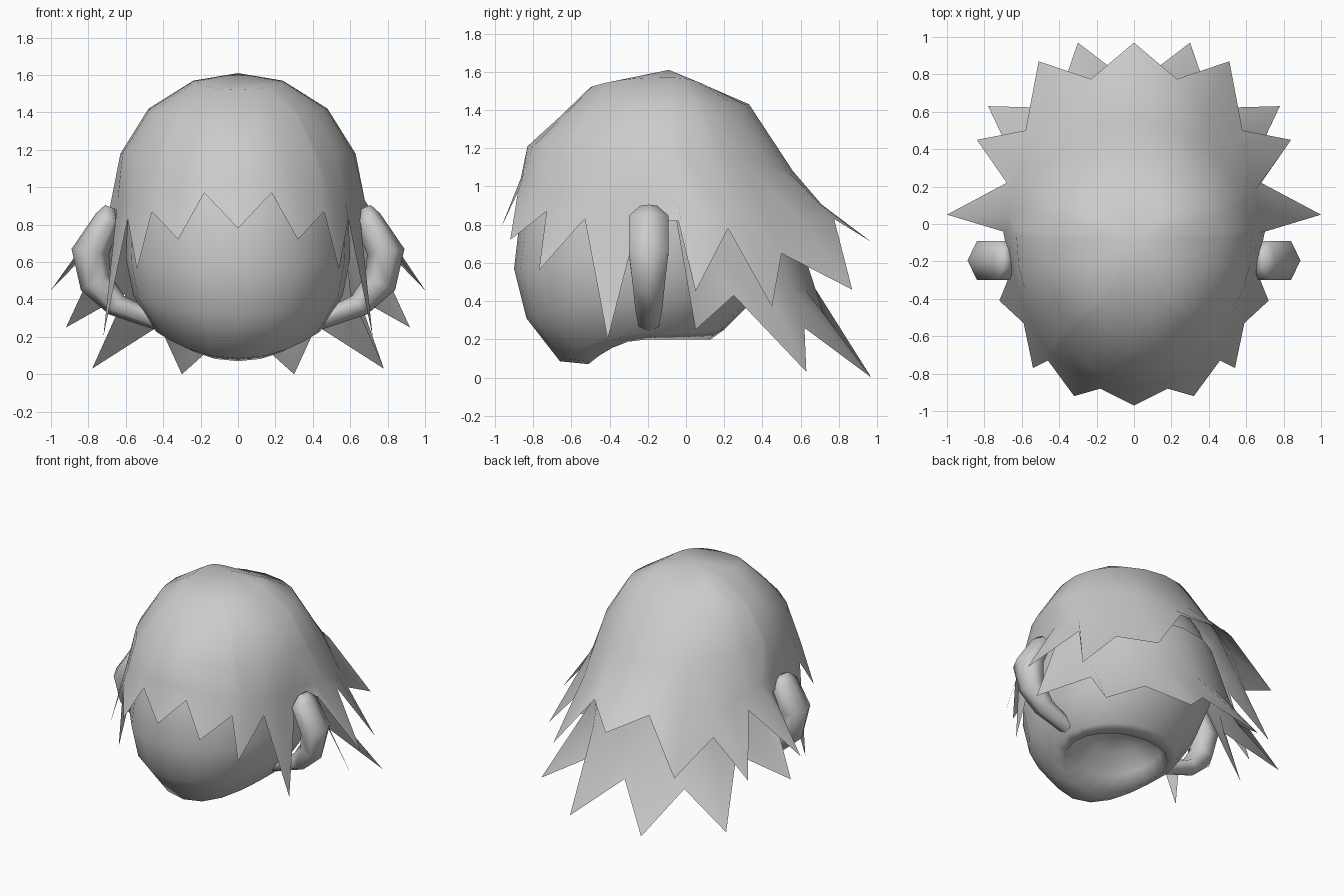
import bpy, bmesh, math
from mathutils import Vector

cube = bpy.data.objects.get("Cube")
if cube:
    bpy.data.objects.remove(cube, do_unlink=True)

grey = bpy.data.materials.new("plain grey")
grey.use_nodes = True
grey.diffuse_color = (0.6, 0.6, 0.6, 1)
grey.node_tree.nodes["Principled BSDF"].inputs["Base Color"].default_value = (0.6, 0.6, 0.6, 1)


def make_object(name, bm):
    bmesh.ops.recalc_face_normals(bm, faces=bm.faces)
    for f in bm.faces:
        f.smooth = True
    mesh = bpy.data.meshes.new(name)
    bm.to_mesh(mesh)
    bm.free()
    mesh.materials.append(grey)
    ob = bpy.data.objects.new(name, mesh)
    bpy.context.collection.objects.link(ob)
    return ob


def bridge(bm, a, b, closed):
    n = len(a)
    for i in range(n if closed else n - 1):
        j = (i + 1) % n
        bm.faces.new((a[i], a[j], b[j], b[i]))


def fan(bm, ring, tip):
    for i in range(len(ring)):
        bm.faces.new((ring[i], ring[(i + 1) % len(ring)], tip))


def oval(a, hw, zs, yf, zf, yb, zb, yc, power):
    """Point on an egg-shaped ring; a = 0 is the front, pi the back; low power is boxier."""
    s, c = math.sin(a), math.cos(a)
    x = hw * math.copysign(abs(s) ** power, s)
    k = abs(c) ** power
    y = yc + k * ((yf - yc) if c > 0 else (yb - yc))
    z = zs + c * c * ((zf if c > 0 else zb) - zs)
    return Vector((x, y, z))


# Head: egg-shaped rings from the hollow neck socket, round the rim, up to the crown
HEAD = [  # half width, side z, front y, front z, back y, back z, centre y, power
    (0.20, 0.37, -0.33, 0.33, 0.00, 0.37, -0.17, 0.95),
    (0.32, 0.28, -0.43, 0.19, 0.10, 0.29, -0.18, 0.95),
    (0.37, 0.20, -0.51, 0.07, 0.13, 0.20, -0.20, 0.95),
    (0.44, 0.23, -0.66, 0.085, 0.20, 0.25, -0.20, 0.95),
    (0.56, 0.42, -0.835, 0.31, 0.33, 0.38, -0.20, 0.95),
    (0.60, 0.62, -0.90, 0.57, 0.49, 0.62, -0.16, 0.95),
    (0.59, 0.85, -0.87, 0.83, 0.54, 0.85, -0.13, 0.97),
    (0.55, 1.16, -0.78, 1.17, 0.43, 1.08, -0.10, 1.05),
    (0.40, 1.40, -0.57, 1.38, 0.23, 1.39, -0.10, 1.02),
    (0.20, 1.52, -0.36, 1.50, 0.06, 1.50, -0.10, 0.95),
]
bm = bmesh.new()
rings = [[bm.verts.new(oval(math.tau * i / 20, *r)) for i in range(20)] for r in HEAD]
for a, b in zip(rings, rings[1:]):
    bridge(bm, a, b, True)
fan(bm, rings[0], bm.verts.new((0, -0.17, 0.40)))
fan(bm, rings[-1], bm.verts.new((0, -0.1, 1.55)))
make_object("head", bm)


# Hair: rings above, then a zigzag hem of tips and valleys
def hair(name, half, ring_specs, apex=None):
    closed = half[0][0] == 0
    back = [(-x, y, z) for x, y, z in reversed(half) if x > 0]
    hem = [Vector(p) for p in half + back]
    n = len(hem)
    angles = [math.atan2(p.x / 0.69, -(p.y + 0.1) / (0.8 if p.y < -0.1 else 0.9)) for p in hem]
    rows = [[oval(a, *s) for a in angles] for s in ring_specs]
    mid = []
    for i, p in enumerate(hem):
        l, r = hem[(i - 1) % n], hem[(i + 1) % n]
        inner = closed or 0 < i < n - 1
        root = (l + r) / 2 if inner and p.z < min(l.z, r.z) else p
        mid.append(rows[-1][i].lerp(root, 0.7))
    rows += [mid, hem]
    bm = bmesh.new()
    vrows = [[bm.verts.new(p) for p in row] for row in rows]
    for a, b in zip(vrows, vrows[1:]):
        bridge(bm, a, b, closed)
    if apex:
        fan(bm, vrows[0], bm.verts.new(apex))
    make_object(name, bm)


UPPER = [(0, -0.97, 0.78), (0.18, -0.88, 0.97), (0.32, -0.92, 0.72), (0.46, -0.73, 0.87),
         (0.54, -0.77, 0.56), (0.59, -0.53, 0.83), (0.72, -0.41, 0.20), (0.655, -0.25, 0.82),
         (0.70, -0.04, 0.82), (1.0, 0.05, 0.45), (0.68, 0.22, 0.78), (0.84, 0.45, 0.37),
         (0.58, 0.50, 0.65), (0.51, 0.87, 0.46), (0.23, 0.775, 0.83), (0, 0.97, 0.71)]
hair("upper_hair", UPPER, [(0.24, 1.57, -0.50, 1.52, 0.12, 1.52, -0.1, 0.75),
                           (0.48, 1.42, -0.66, 1.365, 0.33, 1.43, -0.1, 1.0),
                           (0.63, 1.18, -0.83, 1.21, 0.56, 1.08, -0.1, 1.07)],
     (0, -0.09, 1.61))

LOWER = [(0.655, -0.05, 0.82), (0.92, 0.05, 0.25), (0.60, 0.25, 0.43), (0.78, 0.63, 0.03),
         (0.42, 0.62, 0.26), (0.30, 0.97, 0.0), (0, 0.74, 0.27)]
hair("lower_hair", LOWER, [(0.60, 0.95, -0.8, 0.95, 0.53, 0.92, -0.1, 1.0)])

# Ears: tapering six-sided curved tubes, one per side
EAR = [  # outer x, outer z, inner x, inner z, half depth
    (0.71, 0.905, 0.66, 0.885, 0.05),
    (0.76, 0.86, 0.63, 0.81, 0.12),
    (0.89, 0.67, 0.69, 0.64, 0.12),
    (0.84, 0.45, 0.68, 0.53, 0.095),
    (0.69, 0.32, 0.61, 0.42, 0.08),
    (0.45, 0.24, 0.45, 0.34, 0.06),
]
for side, sign in (("left", 1), ("right", -1)):
    bm = bmesh.new()
    rings = []
    for ox, oz, ix, iz, d in EAR:
        ring = []
        for k in range(6):
            a = math.tau * k / 6
            t = 0.5 + 0.5 * math.cos(a)
            ring.append(bm.verts.new((sign * (ix + (ox - ix) * t), -0.195 + d * math.sin(a),
                                      iz + (oz - iz) * t)))
        rings.append(ring)
    for a, b in zip(rings, rings[1:]):
        bridge(bm, a, b, True)
    bm.faces.new(rings[0])
    make_object(side + "_ear", bm)
